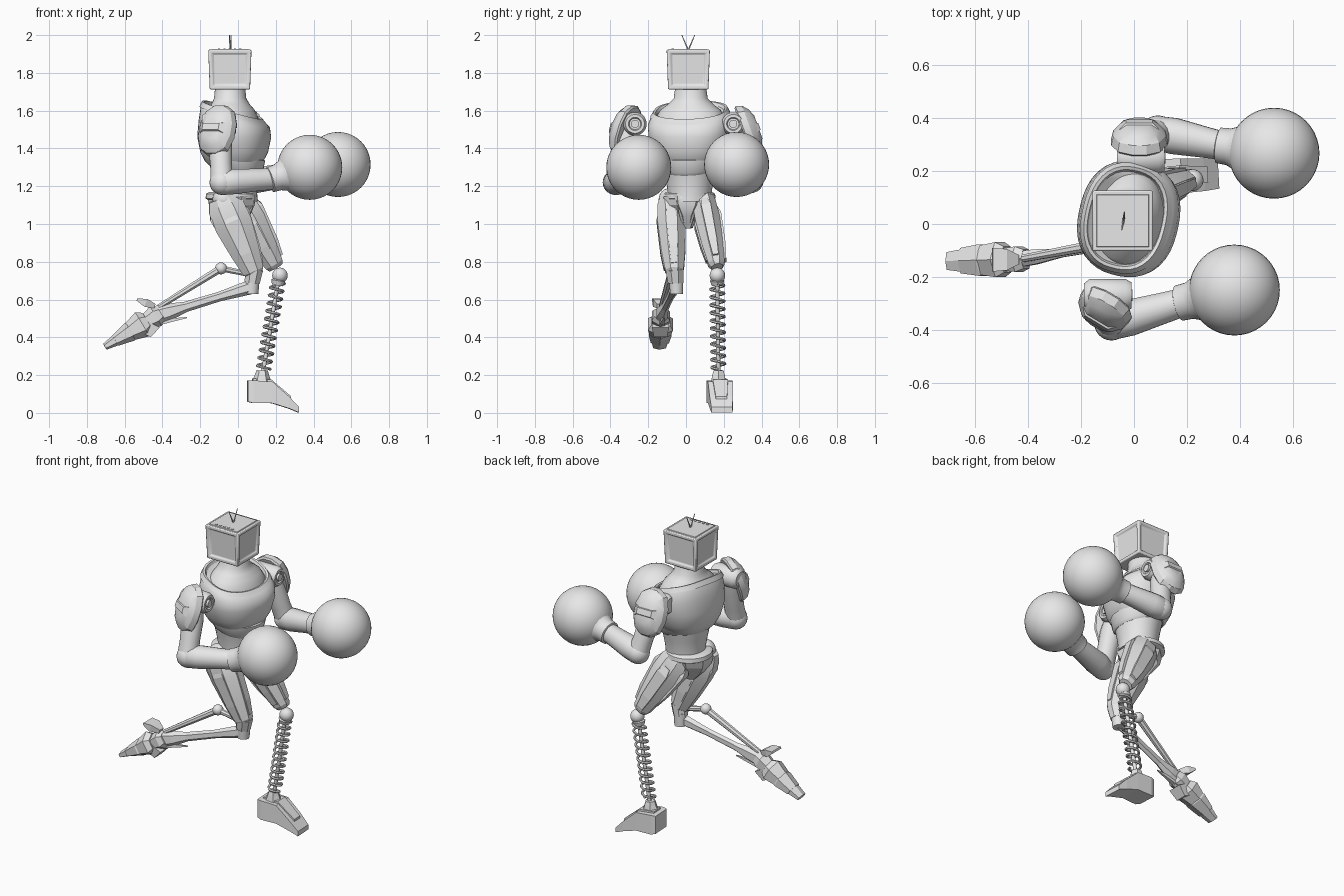
import bpy, bmesh
from math import pi, sin, cos, radians
from mathutils import Vector, Matrix

if "Cube" in bpy.data.objects:
    bpy.data.objects.remove(bpy.data.objects["Cube"])

grey = bpy.data.materials.new("plain_grey")
grey.use_nodes = True
grey.diffuse_color = (0.8, 0.8, 0.8, 1)
grey.node_tree.nodes["Principled BSDF"].inputs["Base Color"].default_value = (0.8, 0.8, 0.8, 1)


def finish(ob, bevel=0, smooth=40):
    ob.data.materials.append(grey)
    bpy.ops.object.select_all(action="DESELECT")
    ob.select_set(True)
    bpy.context.view_layer.objects.active = ob
    if bevel:
        mod = ob.modifiers.new("bevel", "BEVEL")
        mod.width, mod.segments = bevel, 2
    if smooth:
        bpy.ops.object.shade_smooth_by_angle(angle=radians(smooth))
    return ob


def from_bmesh(name, bm, **kw):
    bmesh.ops.recalc_face_normals(bm, faces=bm.faces[:])
    me = bpy.data.meshes.new(name)
    bm.to_mesh(me)
    bm.free()
    ob = bpy.data.objects.new(name, me)
    bpy.context.collection.objects.link(ob)
    return finish(ob, **kw)


def loft(name, a, b, rings, n=16, side=(0, 1, 0), power=2, **kw):
    """Rings (t, ru, rv, offset_u, offset_v, front_drop) along the line a-b; u follows side."""
    a, b, side = Vector(a), Vector(b), Vector(side)
    d = (b - a).normalized()
    u = (side - d * side.dot(d)).normalized()
    v = d.cross(u)
    grow = 1 / cos(pi / n) if n < 12 else 1
    bm = bmesh.new()
    rows = []
    for ring in rings:
        t, ru, rv, ou, ov, drop = (list(ring) + [0] * 4)[:6]
        row = []
        for i in range(n):
            c, s = cos((i + .5) * 2 * pi / n), sin((i + .5) * 2 * pi / n)
            k = grow / (abs(c) ** power + abs(s) ** power) ** (1 / power)
            row.append(bm.verts.new(a.lerp(b, t) + u * (ou + ru * c * k)
                                    + v * (ov + rv * s * k) - d * drop * c))
        rows.append(row)
    for lo, hi in zip(rows, rows[1:]):
        for i in range(n):
            j = (i + 1) % n
            bm.faces.new((lo[i], lo[j], hi[j], hi[i]))
    bm.faces.new(rows[0])
    bm.faces.new(rows[-1])
    return from_bmesh(name, bm, **kw)


def rod(name, a, b, r0, r1=None, n=12):
    r1 = r1 or r0
    return loft(name, a, b, [(0, r0, r0), (1, r1, r1)], n)


def ball(name, centre, r, n=24):
    bm = bmesh.new()
    bmesh.ops.create_uvsphere(bm, u_segments=n, v_segments=n // 2, radius=r,
                              matrix=Matrix.Translation(centre))
    return from_bmesh(name, bm)


# Head: bevelled box with a recessed panel on every side
bm = bmesh.new()
bmesh.ops.create_cube(bm, size=1)
for v in bm.verts:
    k = 1 if v.co.z > 0 else .94
    v.co = Vector((-.043 + .228 * k * v.co.x, .012 + .228 * k * v.co.y, 1.818 + .21 * v.co.z))
walls = [f for f in bm.faces if abs(f.normal.z) < .5]
bmesh.ops.inset_individual(bm, faces=walls, thickness=.028, depth=0)
bmesh.ops.inset_individual(bm, faces=walls, thickness=.006, depth=-.01)
from_bmesh("head", bm, bevel=.008, smooth=30)
loft("head_lid", (-.043, .012, 1.915), (-.043, .012, 1.927),
     [(0, .105, .105), (1, .097, .097)], 4, smooth=0)
for i in range(5):
    x = -.1 + i * .028
    rod("lid_vent", (x, -.07, 1.92), (x, -.07, 1.93), .006, n=4)
for name, tip in (("right_antenna", (-.046, -.022, 2)), ("left_antenna", (-.036, .046, 2))):
    rod(name, (-.04, .012, 1.92), tip, .004, .002, 6)

# Torso: turned slightly towards its forward shoulder
yaw = radians(-13)
forward = (cos(yaw), sin(yaw), 0)


def torso(name, rings, x=-.02, **kw):
    return loft(name, (x, .02, 0), (x, .02, 1), rings, 40, forward, **kw)


torso("chest", [(1.31, .13, .14), (1.33, .15, .16), (1.38, .175, .19), (1.46, .19, .217),
                (1.53, .182, .22, 0, 0, .02), (1.585, .16, .205, -.01, 0, .045),
                (1.6, .145, .19, -.012, 0, .05), (1.585, .135, .18, -.012, 0, .05)], power=2.4)
torso("chest_rim", [(1.58, .168, .21, -.01, 0, .045), (1.605, .152, .195, -.012, 0, .05),
                    (1.602, .14, .183, -.012, 0, .05), (1.57, .13, .17, -.012, 0, .05)], power=2.4)
torso("neck", [(1.5, .14, .19), (1.56, .135, .185, -.01), (1.605, .12, .16, -.015),
               (1.635, .1, .12, -.02), (1.665, .085, .09, -.022), (1.74, .078, .08, -.022)])
torso("abdomen", [(1.12, .115, .115), (1.18, .113, .118), (1.25, .125, .13), (1.34, .142, .152)],
      x=-.012)
torso("rib_band", [(1.285, .128, .136, 0, 0, .03), (1.295, .143, .148, 0, 0, .025),
                   (1.335, .155, .165), (1.345, .14, .15)], x=-.012)
torso("belt", [(1.125, .12, .12), (1.135, .137, .137), (1.16, .134, .134), (1.17, .115, .118)],
      x=-.035)
loft("pelvis", (-.035, .005, 1.14), (-.02, .005, .98),
     [(0, .125, .125), (.3, .11, .12), (.65, .055, .09), (1, .03, .045)], 8, smooth=25)
loft("groin_plate", (.07, .005, 1.13), (.01, .005, .98),
     [(0, .055, .02), (.5, .04, .022), (1, .018, .012)], 4, smooth=0)

# Arms: shoulder barrel, pad, upper arm, forearm and ball-shaped glove
arms = (("right", -1, (-.1, -.27, 1.53), (-.085, -.375, 1.22), (.19, -.295, 1.24),
         (.38, -.25, 1.3), (-.12, -.335, 1.5), (-.5, -.83, .32)),
        ("left", 1, (.025, .25, 1.53), (.09, .345, 1.23), (.34, .295, 1.275),
         (.53, .268, 1.315), (.02, .34, 1.5), (0, .94, .34)))
for side, s, shoulder, elbow, wrist, fist, pad, out in arms:
    p, q = Vector(shoulder), Vector(elbow)
    fwd = Vector((.09, 0, 0))
    loft(side + "_shoulder", p - fwd, p + fwd,
         [(0, .045, .045), (.12, .062, .062), (.88, .062, .062), (1, .05, .05),
          (1, .035, .035), (.95, .03, .03)], 24)
    rod(side + "_shoulder_axle", p + fwd * .8, p + fwd * 1.05, .022)
    rod(side + "_shoulder_link", p, p - Vector((0, s * .09, 0)), .05, .06, 20)
    loft(side + "_upper_arm", p + Vector((0, s * .02, -.01)), q,
         [(0, .05, .055), (.3, .062, .065), (.7, .056, .058), (1, .06, .062)], 16)
    ball(side + "_elbow", q, .066)
    loft(side + "_forearm", q, wrist, [(-.12, .04, .045), (0, .065, .068), (.25, .07, .068),
                                       (.7, .06, .06), (1, .054, .058)], 16)
    loft(side + "_glove_cuff", wrist, fist, [(-.12, .058, .058), (-.1, .068, .068), (.1, .07, .07),
                                             (.25, .082, .082), (.45, .118, .118),
                                             (.62, .15, .15)], 32)
    ball(side + "_glove", fist, .172, 40)
    # Shield-shaped pad leaning outwards
    c, o = Vector(pad), Vector(out).normalized()
    along = Vector((0, 0, 1)).cross(o) * -s
    loft(side + "_shoulder_pad", c - o * .04, c + o * .045,
         [(0, .1, .135), (.1, .108, .145), (.5, .1, .135), (.8, .078, .105), (1, .05, .065)],
         12, along, 2.4, smooth=25)
    loft(side + "_pad_ridge", c + o * .03, c + o * .052,
         [(0, .075, .03), (1, .05, .018)], 4, along, smooth=0)

# Thighs: faceted cores with raised armour panels
thighs = (("left", 1, (-.02, .085, 1.15), (.2, .165, .77), .94),
          ("right", -1, (-.085, -.085, 1.14), (.09, -.06, .73), 1.05))
for side, s, hip, knee, k in thighs:
    loft(side + "_thigh", hip, knee, [(0, .05 * k, .07 * k), (.12, .066 * k, .092 * k),
                                      (.35, .07 * k, .095 * k), (.7, .06 * k, .074 * k),
                                      (.95, .046 * k, .054 * k), (1, .03, .04)], 8, smooth=20)
    for part, span, w, h, ou, ov in (("front_panel", (.15, .9), .026, .014, 0, .086),
                                     ("outer_panel", (.2, .92), .012, .036, s * .062, 0),
                                     ("inner_panel", (.3, .9), .01, .03, -s * .06, 0),
                                     ("back_panel", (.1, .8), .032, .014, 0, -.084)):
        t0, t1 = span
        loft(side + "_thigh_" + part, hip, knee,
             [(t0, w * .6, h * .6, ou * .95, ov * .95), (t0 + .1, w, h, ou * 1.06, ov * 1.08),
              (t1 - .2, w * .85, h * .85, ou * .93, ov * .86),
              (t1, w * .6, h * .6, ou * .78, ov * .68)], 4, smooth=0)
    ball(side + "_hip", Vector(hip) + Vector((.01, 0, -.01)), .06)

# Left lower leg: knee ball, coil spring and wedge foot
top, low = Vector((.213, .165, .7)), Vector((.13, .172, .2))
ball("left_knee", (.222, .166, .728), .041)
for dy in (-.035, .035):
    rod("left_knee_cap", (.222, .166 + dy * .8, .728), (.222, .166 + dy * 1.4, .728), .026)
loft("spring_seat", top, low, [(-.02, .025, .025), (0, .038, .038), (.05, .03, .03)], 16)
rod("spring_core", top, low, .011)
curve = bpy.data.curves.new("spring_coil", "CURVE")
curve.dimensions, curve.bevel_depth, curve.bevel_resolution = "3D", .0075, 1
turns, steps = 11, 18
line = curve.splines.new("POLY")
line.points.add(turns * steps)
for i, pt in enumerate(line.points):
    ang = i * 2 * pi / steps
    c = top.lerp(low, .03 + .91 * i / (turns * steps))
    pt.co = (c.x + .036 * cos(ang), c.y + .036 * sin(ang), c.z, 1)
coil = bpy.data.objects.new("spring_coil", curve)
bpy.context.collection.objects.link(coil)
bpy.context.view_layer.objects.active = coil
coil.select_set(True)
bpy.ops.object.convert(target="MESH")
finish(bpy.context.view_layer.objects.active)
loft("left_ankle", (.128, .172, .225), (.125, .172, .15),
     [(0, .026, .026), (.3, .032, .032), (1, .042, .05)], 6, smooth=0)
heel, toe = (.05, .175, 0), (.32, .19, 0)
loft("left_foot", heel, toe, [(0, .06, .055, 0, .115), (.1, .068, .06, 0, .112),
                              (.48, .066, .057, 0, .108), (.8, .062, .032, 0, .056),
                              (1, .056, .015, 0, .017)], 4, smooth=0)
loft("left_foot_ridge", heel, toe, [(.1, .035, .02, 0, .162), (.46, .04, .02, 0, .157),
                                    (.85, .03, .012, 0, .076)], 4, smooth=0)

# Right lower leg: knee block, twin shin rods trailing behind
rod("right_knee", (.085, -.06, .76), (.075, -.055, .69), .048, .04, 8)
rod("right_knee_block", (.075, -.052, .71), (.072, -.05, .63), .038, .034, 10)
rod("right_knee_axle", (.115, -.1, .72), (.115, -.02, .72), .026)
ankle = (-.43, -.133, .515)
loft("right_shin", (.08, -.055, .67), ankle,
     [(0, .026, .034), (.12, .022, .03), (.35, .016, .022), (.7, .017, .024),
      (.88, .028, .04), (1, .03, .045)], 6, smooth=0)
rod("piston_link", (.1, -.06, .725), (-.09, -.07, .765), .013, .016, 8)
ball("piston_joint", (-.09, -.07, .765), .032, 16)
rod("piston", (-.09, -.07, .765), (-.42, -.13, .56), .02, .014, 8)
rod("shin_spike", (-.44, -.13, .475), (-.27, -.115, .505), .016, .003, 4)

# Right foot: overlapping plates pointing back and down
tip = (-.705, -.14, .35)
for name, t0, t1, w, h in (("ankle_plate", -.08, .3, .048, .052), ("instep_plate", .18, .58, .066, .064),
                           ("middle_plate", .42, .8, .06, .046), ("toe_plate", .7, 1, .042, .026)):
    loft("right_foot_" + name, ankle, tip,
         [(t0, w * .75, h * .7), (t0 + .1, w, h), (t1, w * .8, h * .6)], 6, smooth=0)
loft("right_foot_fin", (-.44, -.135, .565), (-.535, -.135, .6),
     [(0, .018, .012), (.5, .04, .022), (1, .045, .006)], 4, smooth=0)
loft("right_foot_heel", (-.45, -.135, .47), (-.48, -.135, .41),
     [(0, .045, .04), (1, .035, .02)], 4, smooth=0)
